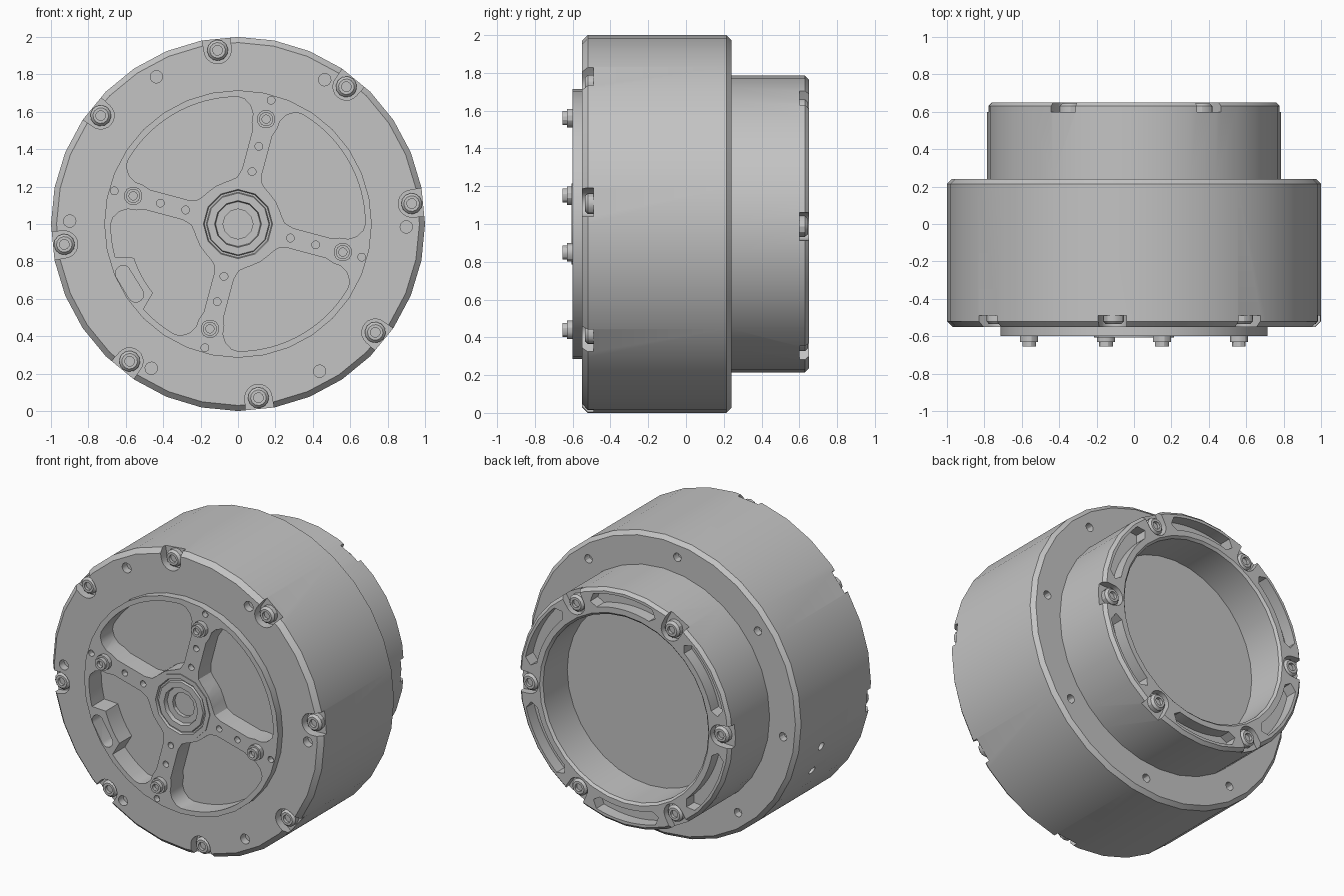
import bpy, bmesh
from math import sin, cos, radians, pi
from mathutils import Matrix, Vector

if "Cube" in bpy.data.objects:
    bpy.data.objects.remove(bpy.data.objects["Cube"], do_unlink=True)

grey = bpy.data.materials.new("machined grey")
grey.use_nodes = True
grey.diffuse_color = (0.55, 0.55, 0.55, 1)
grey.node_tree.nodes["Principled BSDF"].inputs["Base Color"].default_value = (0.55, 0.55, 0.55, 1)

AXIS = Matrix.Translation((0, 0, 1))


def polar(r, degrees):
    return r * cos(radians(degrees)), r * sin(radians(degrees))


def turn(degrees):
    # rotation in the front plane, from x towards z
    return Matrix.Rotation(-radians(degrees), 4, 'Y')


def lathe(bm, profile, sides, matrix):
    # revolve (radius, y) points about the y axis
    part = bmesh.new()
    verts = [part.verts.new((r, y, 0)) for r, y in profile]
    edges = [part.edges.new(pair) for pair in zip(verts, verts[1:])]
    bmesh.ops.spin(part, geom=verts + edges, axis=(0, 1, 0), cent=(0, 0, 0),
                   angle=2 * pi, steps=sides)
    bmesh.ops.remove_doubles(part, verts=part.verts[:], dist=1e-5)
    add(bm, part, matrix)


def prism(bm, outline, y0, y1, matrix):
    # extrude an (x, z) outline along y
    part = bmesh.new()
    face = part.faces.new([part.verts.new((x, y0, z)) for x, z in outline])
    out = bmesh.ops.extrude_face_region(part, geom=[face])["geom"]
    moved = [v for v in out if isinstance(v, bmesh.types.BMVert)]
    bmesh.ops.translate(part, verts=moved, vec=Vector((0, y1 - y0, 0)))
    add(bm, part, matrix)


def add(bm, part, matrix):
    bmesh.ops.transform(part, matrix=matrix, verts=part.verts[:])
    bmesh.ops.recalc_face_normals(part, faces=part.faces[:])
    mesh = bpy.data.meshes.new("piece")
    part.to_mesh(mesh)
    part.free()
    bm.from_mesh(mesh)
    bpy.data.meshes.remove(mesh)


def finish(name, bm):
    mesh = bpy.data.meshes.new(name)
    bm.to_mesh(mesh)
    bm.free()
    mesh.materials.append(grey)
    ob = bpy.data.objects.new(name, mesh)
    bpy.context.scene.collection.objects.link(ob)
    return ob


def smooth(ob):
    bpy.ops.object.select_all(action='DESELECT')
    bpy.context.view_layer.objects.active = ob
    ob.select_set(True)
    bpy.ops.object.shade_smooth_by_angle(angle=radians(30))


def circle(r, cx=0, cz=0, n=16):
    return [(cx + r * cos(2 * pi * i / n), cz + r * sin(2 * pi * i / n)) for i in range(n)]


def notch(r, centre, outer):
    # round-ended slot open towards the rim
    arc = [(centre + r * cos(radians(a)), r * sin(radians(a))) for a in range(90, 271, 18)]
    return [(outer, r * 1.15)] + arc + [(outer, -r * 1.15)]


def pocket(with_pad):
    # window between two spokes, symmetric about its middle
    half = [(.215, .1), (.24, .07), (.29, .055), (.5, .055), (.545, .07),
            (.59, .075), (.63, .1), (.655, .14)]
    arc = []
    for a in range(15, 76, 3):
        padded = with_pad and 31 <= a <= 55
        arc.append(polar(.585 if padded else .68, a))
    back = [(z, x) for x, z in reversed(half)]
    inner = [polar(.235, a) for a in (60, 45, 30)]
    return half + arc + back + inner


# Housing: wide drum, narrow rear drum, raised front disc
body = bmesh.new()
lathe(body, [(0, -.6), (.715, -.6), (.715, -.55), (.97, -.55), (1, -.52), (1, .215),
             (.975, .24), (.785, .24), (.785, .63), (.765, .65), (.625, .65),
             (.61, .635), (.61, .38), (0, .38)], 32, AXIS)
housing = finish("housing", body)

FRONT_SCREWS = [6.7 + 45 * k for k in range(8)]
REAR_SCREWS = [60 * k - 1 for k in range(6)]
SPOKES = [90 * k - 15 for k in range(4)]

# Cutters: every pocket, notch, slot and hole
cut = bmesh.new()
for k, a in enumerate(SPOKES):
    m = AXIS @ turn(a)
    prism(cut, pocket(k == 2), -.7, -.47, m)
    for r in (.29, .43, .685):
        prism(cut, circle(.021, r, n=12), -.7, -.56, m)
for a in FRONT_SCREWS:
    m = AXIS @ turn(a)
    prism(cut, notch(.072, .935, 1.1), -.6, -.49, m)
    prism(cut, circle(.028, .89, n=12), .19, .3, m)
for a in range(-1, 359, 60):
    prism(cut, circle(.033, .9), -.6, -.5, AXIS @ turn(a))
for a in REAR_SCREWS:
    m = AXIS @ turn(a)
    prism(cut, notch(.07, .705, .9), .6, .7, m)
    slot = [polar(.745, s) for s in range(13, 48, 2)]
    slot += [polar(.70, 50)] + [polar(.66, s) for s in range(47, 12, -2)] + [polar(.70, 10)]
    prism(cut, slot, .57, .7, m)
# Obround slot in the pad, and the hub seat
ends = [(.03 * (1 if abs(a) < 90 else -1)) for a in range(-80, 280, 20)]
obround = []
for a in range(-90, 271, 20):
    x, z = polar(.042, a)
    obround.append((x + (.065 if a <= 90 else -.065), z))
prism(cut, obround, -.7, -.5, AXIS @ Matrix.Translation((-.58, 0, -.32)) @ turn(-59))
prism(cut, circle(.19, n=24), -.7, -.53, AXIS)
# Two side holes drilled inwards
for a in (195, 206):
    lathe(cut, [(0, -.1), (.028, -.1), (.028, .1), (0, .1)], 12,
          AXIS @ turn(a) @ Matrix.Translation((1, -.05, 0)) @ Matrix.Rotation(pi / 2, 4, 'Z'))

cutter = finish("cutter", cut)
cutter.hide_render = True
mod = housing.modifiers.new("cuts", 'BOOLEAN')
mod.operation = 'DIFFERENCE'
mod.solver = 'EXACT'
mod.object = cutter
bpy.context.view_layer.objects.active = housing
bpy.ops.object.modifier_apply(modifier=mod.name)
bpy.data.objects.remove(cutter, do_unlink=True)
smooth(housing)

# Hub: stepped collar at the spoke crossing
hub = bmesh.new()
lathe(hub, [(0, -.55), (.08, -.55), (.08, -.575), (.12, -.575), (.125, -.603), (.165, -.603),
            (.17, -.59), (.18, -.59), (.185, -.606), (.215, -.606), (.215, -.58),
            (.18, -.58), (.18, -.52), (0, -.52)], 12, AXIS)
smooth(finish("hub", hub))

# Button-head screws in the notches, with sockets
HEAD = [(0, -.025), (.026, -.025), (.026, -.045), (.042, -.045), (.056, -.03), (.056, .01), (0, .01)]


def screws(name, angles, radius, y, flip):
    bm = bmesh.new()
    for a in angles:
        m = AXIS @ turn(a) @ Matrix.Translation((radius, y, 0))
        lathe(bm, HEAD, 12, m @ Matrix.Rotation(pi if flip else 0, 4, 'Z'))
    smooth(finish(name, bm))


screws("front_rim_screws", FRONT_SCREWS, .935, -.49, False)
screws("rear_rim_screws", REAR_SCREWS, .705, .6, True)

# Spoke bolts: flange, smaller head and socket
bolts = bmesh.new()
for a in SPOKES:
    lathe(bolts, [(0, -.63), (.022, -.63), (.022, -.655), (.038, -.655), (.038, -.63),
                  (.05, -.63), (.05, -.59), (0, -.59)], 12,
          AXIS @ turn(a) @ Matrix.Translation((.58, 0, 0)))
smooth(finish("spoke_bolts", bolts))
